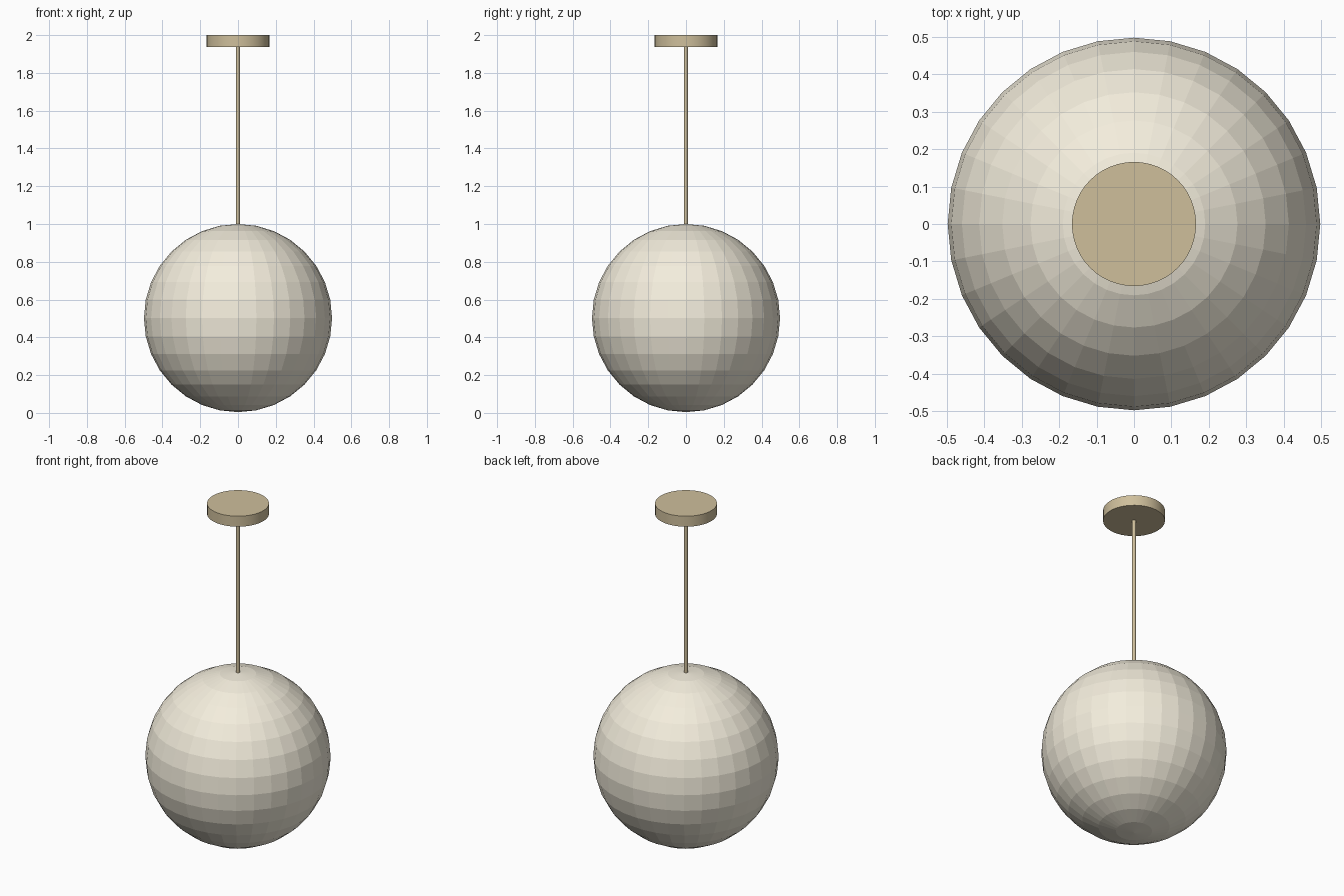
import bpy
import math

if "Cube" in bpy.data.objects:
    bpy.data.objects.remove(bpy.data.objects["Cube"])


def material(name, color):
    mat = bpy.data.materials.new(name)
    mat.diffuse_color = color
    mat.use_nodes = True
    mat.node_tree.nodes["Principled BSDF"].inputs["Base Color"].default_value = mat.diffuse_color
    return mat


def cylinder(name, radius, bottom, top, sides, mat):
    bpy.ops.mesh.primitive_cylinder_add(
        vertices=sides, radius=radius, depth=top - bottom,
        location=(0, 0, (bottom + top) / 2))
    obj = bpy.context.object
    obj.name = name
    obj.data.materials.append(mat)
    bpy.ops.object.shade_smooth_by_angle(angle=math.radians(30))
    return obj


glass = material("warm_glass", (0.90, 0.85, 0.72, 1))
brass = material("brass", (0.62, 0.52, 0.33, 1))

# Faceted globe shade
bpy.ops.mesh.primitive_uv_sphere_add(
    segments=32, ring_count=16, radius=0.498, location=(0, 0, 0.502))
globe = bpy.context.object
globe.name = "globe_shade"
globe.data.materials.append(glass)

# Hanging rod and ceiling canopy
cylinder("hanging_rod", 0.01, 0.995, 1.94, 16, brass)
cylinder("ceiling_canopy", 0.166, 1.938, 2.0, 48, brass)
